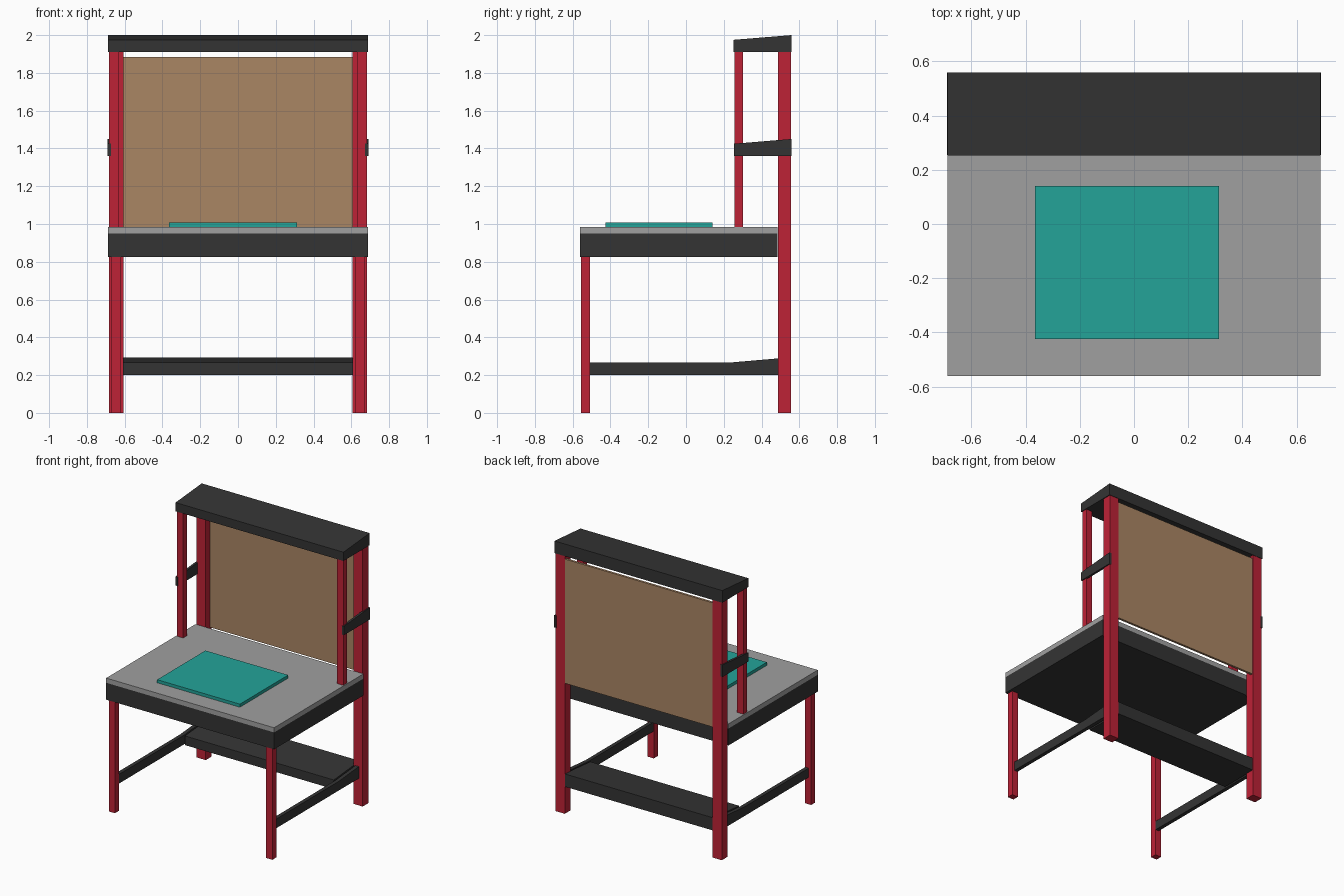
import bpy

if "Cube" in bpy.data.objects:
    bpy.data.objects.remove(bpy.data.objects["Cube"])


def material(name, rgb):
    def lin(c):
        c /= 255
        return c / 12.92 if c <= 0.04045 else ((c + 0.055) / 1.055) ** 2.4
    m = bpy.data.materials.new(name)
    m.diffuse_color = (*[lin(c) for c in rgb], 1)
    m.use_nodes = True
    m.node_tree.nodes["Principled BSDF"].inputs["Base Color"].default_value = m.diffuse_color
    return m


RED = material("red paint", (190, 34, 54))
DARK = material("charcoal", (52, 52, 52))
GREY = material("worktop grey", (160, 160, 160))
TEAL = material("mat teal", (36, 163, 153))
BROWN = material("board brown", (170, 134, 100))


def prism(name, x0, x1, profile, mat):
    """Extrude a (y, z) profile along x."""
    n = len(profile)
    verts = [(x, y, z) for x in (x0, x1) for y, z in profile]
    faces = [tuple(range(n))[::-1], tuple(range(n, 2 * n))]
    faces += [(i, (i + 1) % n, n + (i + 1) % n, n + i) for i in range(n)]
    mesh = bpy.data.meshes.new(name)
    mesh.from_pydata(verts, [], faces)
    mesh.materials.append(mat)
    ob = bpy.data.objects.new(name, mesh)
    bpy.context.collection.objects.link(ob)
    return ob


def box(name, x, y, z, mat):
    prof = [(y[0], z[0]), (y[1], z[0]), (y[1], z[1]), (y[0], z[1])]
    return prism(name, x[0], x[1], prof, mat)


# Worktop, its frame and the cutting mat
box("table_frame", (-0.688, 0.688), (-0.56, 0.485), (0.825, 0.95), DARK)
box("worktop", (-0.688, 0.688), (-0.56, 0.485), (0.95, 0.985), GREY)
box("work_mat", (-0.365, 0.313), (-0.425, 0.14), (0.985, 1.008), TEAL)

# Sloped shelves at the top and near the floor
prism("top_shelf", -0.688, 0.688,
      [(0.252, 1.91), (0.558, 1.91), (0.558, 2.0), (0.252, 1.975)], DARK)
prism("lower_shelf", -0.61, 0.61,
      [(0.25, 0.2), (0.553, 0.2), (0.553, 0.294), (0.25, 0.268)], DARK)

# Back board
box("back_board", (-0.607, 0.607), (0.535, 0.552), (0.965, 1.885), BROWN)

# Legs, posts and side rails, repeated on both sides
for side, s in (("left", -1), ("right", 1)):
    def span(a, b):
        return tuple(sorted((s * a, s * b)))
    box(side + "_rear_leg", span(0.605, 0.682), (0.486, 0.555), (0, 1.91), RED)
    box(side + "_front_leg", span(0.62, 0.67), (-0.555, -0.508), (0, 0.825), RED)
    box(side + "_front_post", span(0.63, 0.682), (0.258, 0.302), (0.985, 1.91), RED)
    prism(side + "_lower_rail", *span(0.622, 0.65),
          [(-0.508, 0.2), (0.486, 0.2), (0.486, 0.288), (0.25, 0.268),
           (-0.508, 0.268)], DARK)
    prism(side + "_upper_rail", *span(0.673, 0.69),
          [(0.254, 1.36), (0.558, 1.36), (0.558, 1.45), (0.254, 1.425)], DARK)
